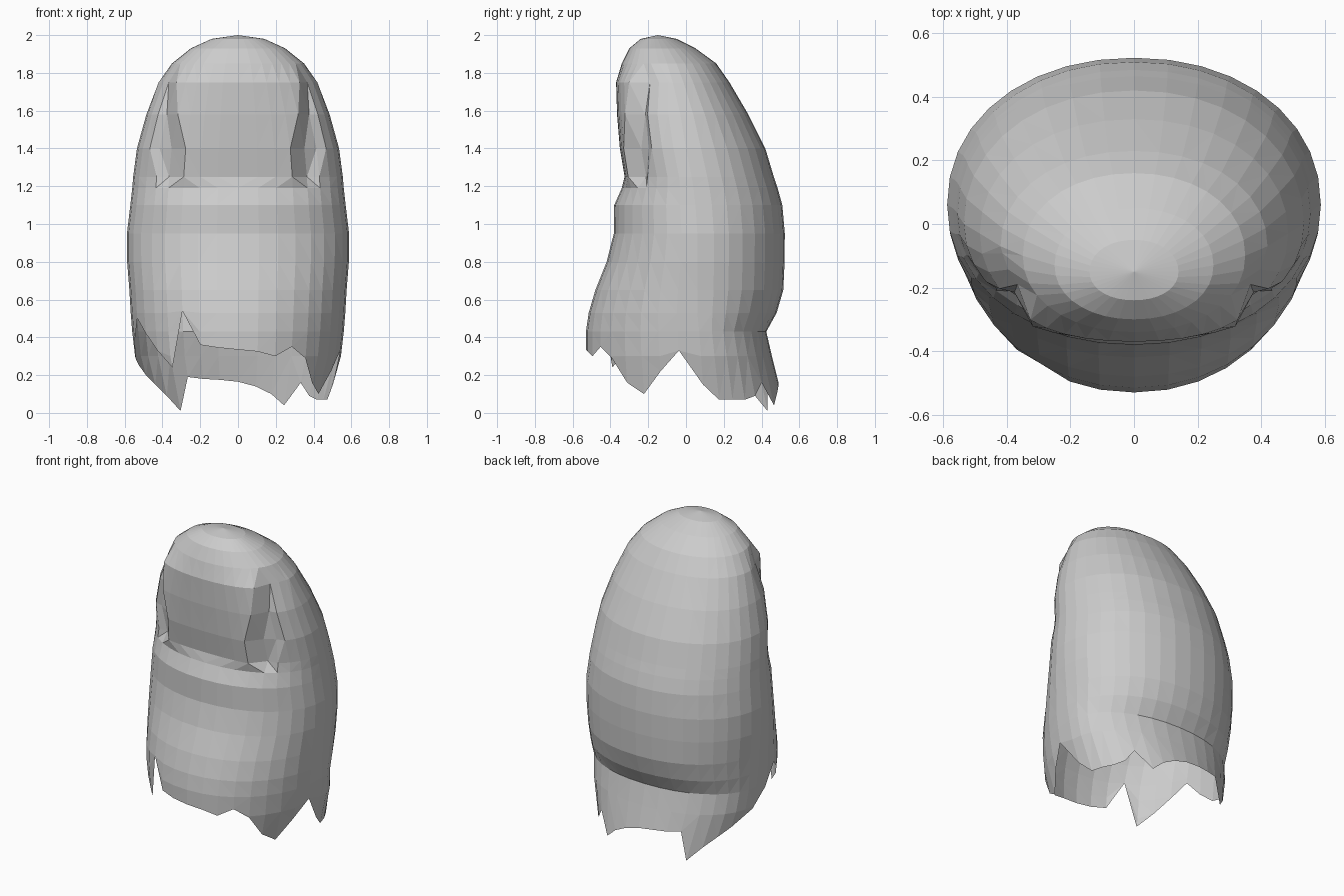
import bpy, bmesh
from math import cos, sin, radians, copysign

if "Cube" in bpy.data.objects:
    bpy.data.objects.remove(bpy.data.objects["Cube"])

# Side and front profile: z, half width, front y, back y, y of widest point
PROFILE = [
    (1.98, .14, -.24, -.05, -.15), (1.93, .25, -.30, .05, -.13),
    (1.85, .35, -.34, .16, -.10), (1.75, .42, -.37, .23, -.07),
    (1.58, .485, -.365, .33, -.03), (1.40, .535, -.35, .42, .0),
    (1.25, .555, -.325, .465, .03), (1.19, .56, -.34, .485, .04),
    (1.10, .57, -.38, .51, .05), (.95, .588, -.382, .523, .06),
    (.80, .587, -.42, .522, .06), (.65, .575, -.48, .515, .06),
    (.53, .568, -.515, .48, .06), (.43, .56, -.53, .425, .07),
    (.30, .545, -.53, .455, .08), (.0, .46, -.51, .53, .10),
]

# Height of the torn lower edge, every 10 degrees starting from +x
EDGE = [.15, .07, .07, .07, .09, .16, .04, .10, .14,
        .165, .175, .18, .19, .01, .09, .15, .20, .25,
        .28, .38, .50, .42, .33, .24, .54, .36, .345,
        .335, .325, .30, .35, .29, .16, .10, .22, .33]
N = len(EDGE)


def section(z):
    """Interpolated profile values at height z."""
    for a, b in zip(PROFILE, PROFILE[1:]):
        if z >= b[0]:
            t = (a[0] - z) / (a[0] - b[0])
            return [p + (q - p) * t for p, q in zip(a[1:], b[1:])]
    return PROFILE[-1][1:]


def shell_point(i, z):
    w, yf, yb, yc = section(z)
    a = radians(i * 360 / N)
    c, s = cos(a), sin(a)
    x = w * copysign(abs(c) ** .95, c)
    y = yc + (yb - yc if s > 0 else yc - yf) * copysign(abs(s) ** .95, s)
    # Raised nail plate with a groove along both sides
    if s < 0 and 1.22 < z < 1.8:
        u = abs(x)
        if u < .33:
            y -= .035 * (u / .33) ** 2
        elif u < .42:
            y += .035
    return x, y, z


# Rounded hollow shell, open at the torn bottom
bm = bmesh.new()
tip = bm.verts.new((0, -.15, 2))
levels = [p[0] for p in PROFILE[:-1]] + [0]
rings = [[bm.verts.new(shell_point(i, max(z, EDGE[i]))) for i in range(N)]
         for z in levels]
for i in range(N):
    j = (i + 1) % N
    bm.faces.new((tip, rings[0][i], rings[0][j]))
    for up, lo in zip(rings, rings[1:]):
        bm.faces.new((up[i], lo[i], lo[j], up[j]))
bmesh.ops.remove_doubles(bm, verts=bm.verts, dist=.0005)
bmesh.ops.triangulate(bm, faces=bm.faces)
bmesh.ops.recalc_face_normals(bm, faces=bm.faces)
mesh = bpy.data.meshes.new("fingertip_shell")
bm.to_mesh(mesh)
bm.free()
shell = bpy.data.objects.new("fingertip_shell", mesh)
bpy.context.collection.objects.link(shell)
